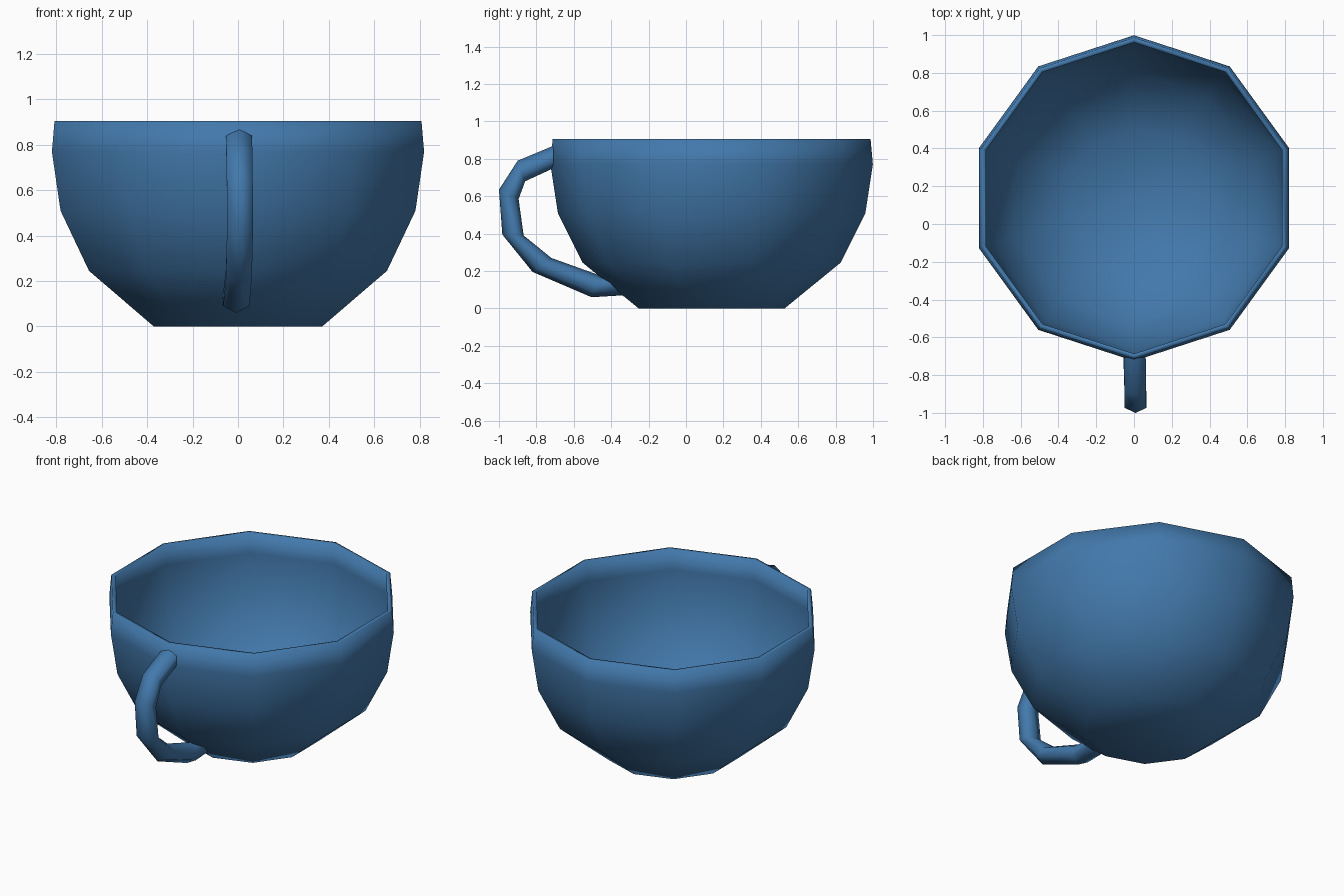
import bpy
import bmesh
from math import cos, sin, tau
from mathutils import Vector

cube = bpy.data.objects.get("Cube")
if cube:
    bpy.data.objects.remove(cube, do_unlink=True)

# Blue glaze used on the whole cup
glaze = bpy.data.materials.new("blue_glaze")
glaze.use_nodes = True
glaze.diffuse_color = (0.055, 0.19, 0.41, 1)
glaze.node_tree.nodes["Principled BSDF"].inputs["Base Color"].default_value = glaze.diffuse_color


def loft(name, rings, capped):
    """Join a row of equal rings into a smooth skin, optionally closing the ends."""
    bm = bmesh.new()
    rows = [[bm.verts.new(p) for p in ring] for ring in rings]
    count = len(rows[0])
    for low, high in zip(rows, rows[1:]):
        for i in range(count):
            j = (i + 1) % count
            bm.faces.new((low[i], low[j], high[j], high[i]))
    if capped:
        bm.faces.new(rows[0])
        bm.faces.new(rows[-1])
    bmesh.ops.recalc_face_normals(bm, faces=bm.faces)
    for face in bm.faces:
        face.smooth = True
    mesh = bpy.data.meshes.new(name)
    bm.to_mesh(mesh)
    bm.free()
    mesh.materials.append(glaze)
    obj = bpy.data.objects.new(name, mesh)
    bpy.context.collection.objects.link(obj)
    return obj


# Bowl: ten-sided, outer wall up to the rim and back down the inner wall
SIDES, CENTRE_Y, WALL = 10, 0.137, 0.026
outer = [(0.39, 0), (0.69, 0.245), (0.822, 0.51), (0.862, 0.77), (0.85, 0.905)]
inner = [(r - WALL, max(z, WALL)) for r, z in reversed(outer)]


def bowl_ring(radius, z):
    angles = [tau * (i / SIDES + 0.25) for i in range(SIDES)]
    return [(radius * cos(a), CENTRE_Y + radius * sin(a), z) for a in angles]


loft("cup_bowl", [bowl_ring(r, z) for r, z in outer + inner], True)

# Handle: six-sided tube, each section set by its x shift, outer and inner (y, z)
sections = [
    (0.005, (-0.708, 0.870), (-0.708, 0.750)),
    (0.006, (-0.900, 0.790), (-0.860, 0.680)),
    (0.008, (-1.000, 0.635), (-0.895, 0.585)),
    (0.008, (-0.982, 0.395), (-0.868, 0.390)),
    (0.004, (-0.820, 0.195), (-0.720, 0.270)),
    (-0.008, (-0.505, 0.060), (-0.470, 0.180)),
    (-0.012, (-0.340, 0.070), (-0.440, 0.170)),
]


def handle_ring(x, out, inn):
    out, inn = Vector((x, *out)), Vector((x, *inn))
    middle, half = (out + inn) / 2, (out - inn) / 2
    side = Vector((0.066, 0, 0))
    return [middle + half * cos(tau * i / 6) + side * sin(tau * i / 6) for i in range(6)]


loft("cup_handle", [handle_ring(*s) for s in sections], False)
